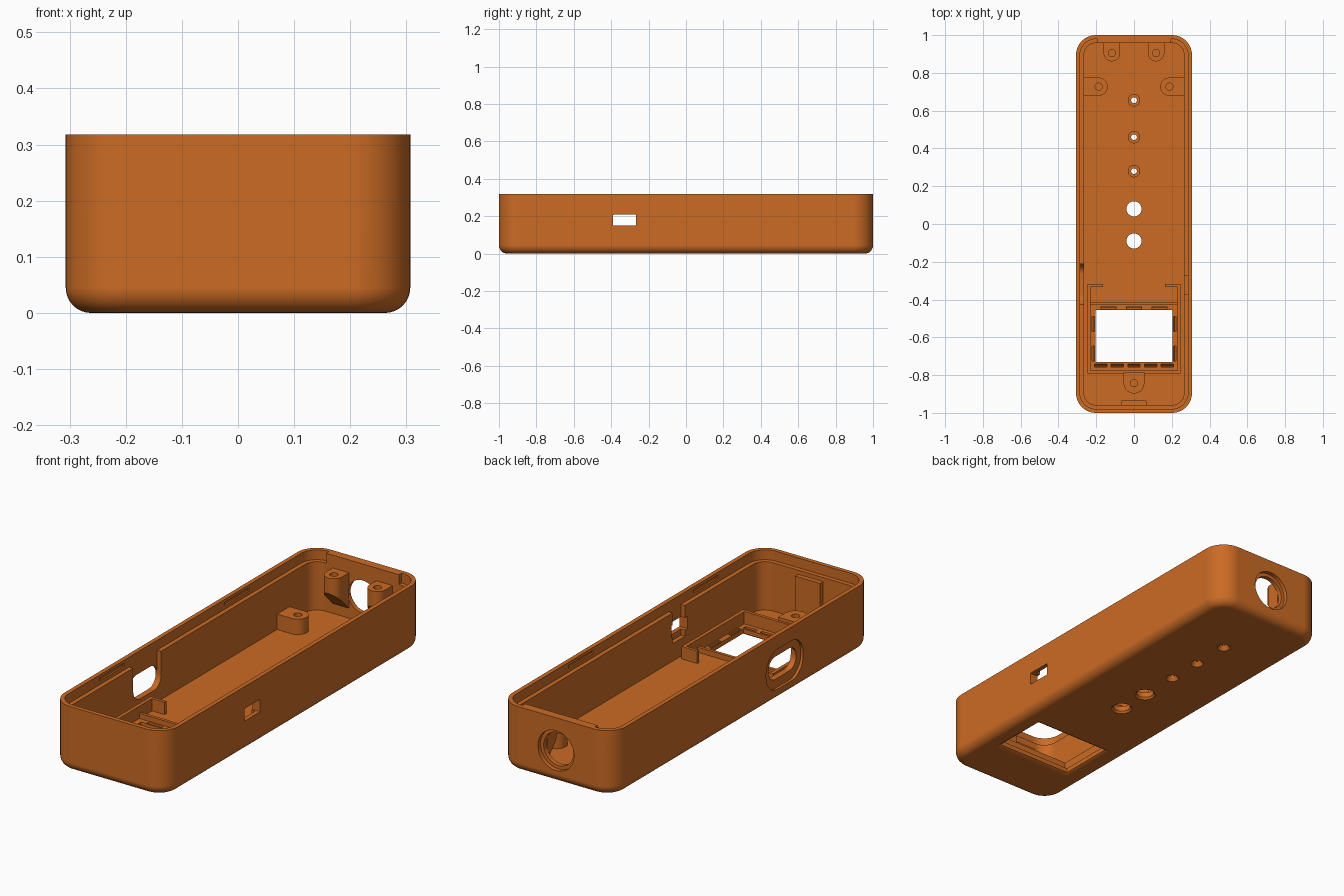
import bpy, bmesh, math
from mathutils import Vector, Matrix

if "Cube" in bpy.data.objects:
    bpy.data.objects.remove(bpy.data.objects["Cube"])

orange = bpy.data.materials.new("orange plastic")
orange.use_nodes = True
COLOR = (0.6, 0.147, 0.018, 1)
orange.diffuse_color = COLOR
orange.node_tree.nodes["Principled BSDF"].inputs["Base Color"].default_value = COLOR

FLOOR, LEDGE, TOP = 0.035, 0.27, 0.318
HX, HY = 0.307, 1.0


# ---- helpers ----
def loft(name, rings):
    """Skin a list of equal-length rings and cap both ends."""
    bm = bmesh.new()
    rows = [[bm.verts.new(p) for p in ring] for ring in rings]
    n = len(rows[0])
    for a, b in zip(rows, rows[1:]):
        for i in range(n):
            j = (i + 1) % n
            bm.faces.new((a[i], a[j], b[j], b[i]))
    bm.faces.new(rows[0])
    bm.faces.new(rows[-1])
    bmesh.ops.recalc_face_normals(bm, faces=bm.faces)
    mesh = bpy.data.meshes.new(name)
    bm.to_mesh(mesh)
    bm.free()
    mesh.materials.append(orange)
    ob = bpy.data.objects.new(name, mesh)
    bpy.context.scene.collection.objects.link(ob)
    return ob


def rounded(hx, hy, r, seg=10):
    """Outline of a rounded rectangle around the origin."""
    pts = []
    for k, (sx, sy) in enumerate(((1, 1), (-1, 1), (-1, -1), (1, -1))):
        for i in range(seg + 1):
            a = math.pi / 2 * (k + i / seg)
            pts.append((sx * (hx - r) + r * math.cos(a), sy * (hy - r) + r * math.sin(a)))
    return pts


def circle(r, n=40):
    return [(r * math.cos(2 * math.pi * i / n), r * math.sin(2 * math.pi * i / n)) for i in range(n)]


def at(outline, z, x=0, y=0):
    return [Vector((px + x, py + y, z)) for px, py in outline]


def box(name, x0, x1, y0, y1, z0, z1):
    plan = [(x0, y0), (x1, y0), (x1, y1), (x0, y1)]
    return loft(name, [at(plan, z0), at(plan, z1)])


def cut(target, *cutters):
    bpy.context.view_layer.objects.active = target
    for c in cutters:
        c.hide_render = True
        mod = target.modifiers.new("cut", "BOOLEAN")
        mod.operation, mod.solver, mod.object = "DIFFERENCE", "EXACT", c
        bpy.ops.object.modifier_apply(modifier=mod.name)
        bpy.data.objects.remove(c)


def hole(x, y, z0, z1, r0, r1=None):
    return loft("cutter", [at(circle(r0), z0, x, y), at(circle(r1 or r0), z1, x, y)])


def side_cut(outline, x0, x1, y, z):
    """Cutter with an outline in the side plane, running along x."""
    return loft("cutter", [[Vector((x, y + u, z + v)) for u, v in outline] for x in (x0, x1)])


def boss(name, x, y, r, reach, angle, z0, z1, slope=0):
    """Screw post with a round nose and a web that reaches a wall."""
    arc = [math.pi / 2 + math.pi * i / 16 for i in range(17)]
    plan = [(r * math.cos(a), r * math.sin(a)) for a in arc] + [(reach, -r), (reach, r)]
    turn = Matrix.Translation((x, y, 0)) @ Matrix.Rotation(angle, 4, "Z")
    low = [turn @ Vector((u, v, z0 - slope * (u + r))) for u, v in plan]
    high = [turn @ Vector((u, v, z1)) for u, v in plan]
    post = loft(name, [low, high])
    cut(post, hole(x, y, z1 - 0.07, z1 + 0.02, 0.019))
    return post


def groove(x, y, length, angle):
    """Wedge cutter for a small catch beside the window."""
    turn = Matrix.Translation((x, y, FLOOR)) @ Matrix.Rotation(angle, 4, "Z")
    section = [(-0.009, 0.004), (0.009, 0.004), (0.007, -0.02), (0.002, -0.02)]
    return loft("cutter", [[turn @ Vector((s * length / 2, v, w)) for v, w in section] for s in (-1, 1)])


# ---- shell: filleted outside, rim, ledge, inside wall, floor ----
rings = []
FILLET = 0.045
for i in range(9):
    a = math.pi / 2 * i / 8
    inset = FILLET * (1 - math.sin(a))
    rings.append(at(rounded(HX - inset, HY - inset, 0.105 - inset), FILLET * (1 - math.cos(a))))
for inset, radius, z in ((0, 0.105, TOP), (0.021, 0.084, TOP), (0.021, 0.084, LEDGE),
                         (0.042, 0.063, LEDGE), (0.042, 0.063, FLOOR)):
    rings.append(at(rounded(HX - inset, HY - inset, radius), z))
shell = loft("case_shell", rings)

# display window, flared toward the underside
WY, WX, WH = -0.593, 0.203, 0.138
cut(shell, loft("cutter", [at(rounded(WX + e, WH + e, 0.004, 2), z, 0, WY)
                           for e, z in ((0.024, -0.005), (0.02, 0), (0, 0.013), (0, 0.1))]))
catches = [groove(x, WY + 0.148, 0.08, 0) for x in (-0.135, 0, 0.135)]
catches += [groove(0.088 * i, WY - 0.155, 0.065, math.pi) for i in range(-2, 3)]
for s in (-1, 1):
    catches += [groove(s * 0.215, y, 0.08, -s * math.pi / 2) for y in (-0.53, -0.685)]
cut(shell, *catches)

# button holes and indicator holes along the middle
for y in (0.08, -0.09):
    cut(shell, hole(0, y, -0.01, 0.1, 0.04), hole(0, y, -0.005, 0.012, 0.052, 0.038))
for y in (0.655, 0.46, 0.28):
    ring = loft("indicator_ring", [at(circle(0.033), z, 0, y) for z in (0.025, FLOOR + 0.012)])
    for part in (shell, ring):
        cut(part, hole(0, y, -0.01, 0.1, 0.015), hole(0, y, -0.005, 0.022, 0.033, 0.016))

# round socket in the back wall with a shallow outer recess
for r, y0, y1 in ((0.08, 0.9, 1.1), (0.097, 0.98, 1.1)):
    cut(shell, loft("cutter", [[Vector((u, y, 0.158 + v)) for u, v in circle(r, 48)] for y in (y0, y1)]))

# slot with recess in the right wall, small port in the left wall, inner pockets
cut(shell,
    side_cut(rounded(0.142, 0.097, 0.09), -0.4, -0.294, -0.32, 0.153),
    side_cut(rounded(0.107, 0.055, 0.054), -0.4, -0.2, -0.32, 0.155),
    box("cutter", -0.286, -0.2, -0.427, -0.213, 0.155, TOP + 0.1),
    box("cutter", 0.2, 0.4, -0.39, -0.268, 0.15, 0.21),
    box("cutter", 0.2, 0.286, -0.37, -0.275, 0.12, TOP + 0.1))

# snap grooves in the lip
for s in (-1, 1):
    for y in (0.4, -0.56):
        xs = sorted((s * 0.27, s * 0.294))
        cut(shell, box("cutter", *xs, y - 0.095, y + 0.095, 0.288, 0.303))

# ---- inside parts ----
box("back_lip_block", -0.195, 0.195, 0.958, 0.985, LEDGE - 0.005, TOP)
box("front_wall_rib", -0.067, 0.067, -0.962, -0.935, 0.03, 0.25)

for side, s in (("left", 1), ("right", -1)):
    boss(side + "_back_post", s * 0.117, 0.905, 0.044, 0.054, math.pi / 2, 0.18, 0.256, 1)
    boss(side + "_side_post", s * 0.187, 0.727, 0.048, 0.08, 0 if s > 0 else math.pi, 0.03, 0.11)
    # display frame sides and their inward returns
    box(side + "_frame_wall", *sorted((s * 0.23, s * 0.247)), -0.792, -0.318, 0.03, 0.095)
    box(side + "_frame_return", *sorted((s * 0.163, s * 0.24)), -0.333, -0.318, 0.03, 0.095)
box("frame_back_rib", -0.24, 0.24, -0.43, -0.415, 0.03, 0.06)
box("frame_front_rib", -0.24, 0.24, -0.792, -0.776, 0.03, 0.095)
boss("front_post", 0, -0.842, 0.055, 0.055, math.pi / 2, 0.03, 0.11)

# ---- smooth shading with crisp edges ----
bpy.ops.object.select_all(action="DESELECT")
for ob in bpy.context.scene.objects:
    if ob.type == "MESH":
        ob.select_set(True)
bpy.context.view_layer.objects.active = shell
bpy.ops.object.shade_smooth_by_angle(angle=math.radians(30))
normals = shell.modifiers.new("even_normals", "WEIGHTED_NORMAL")
normals.keep_sharp = True
